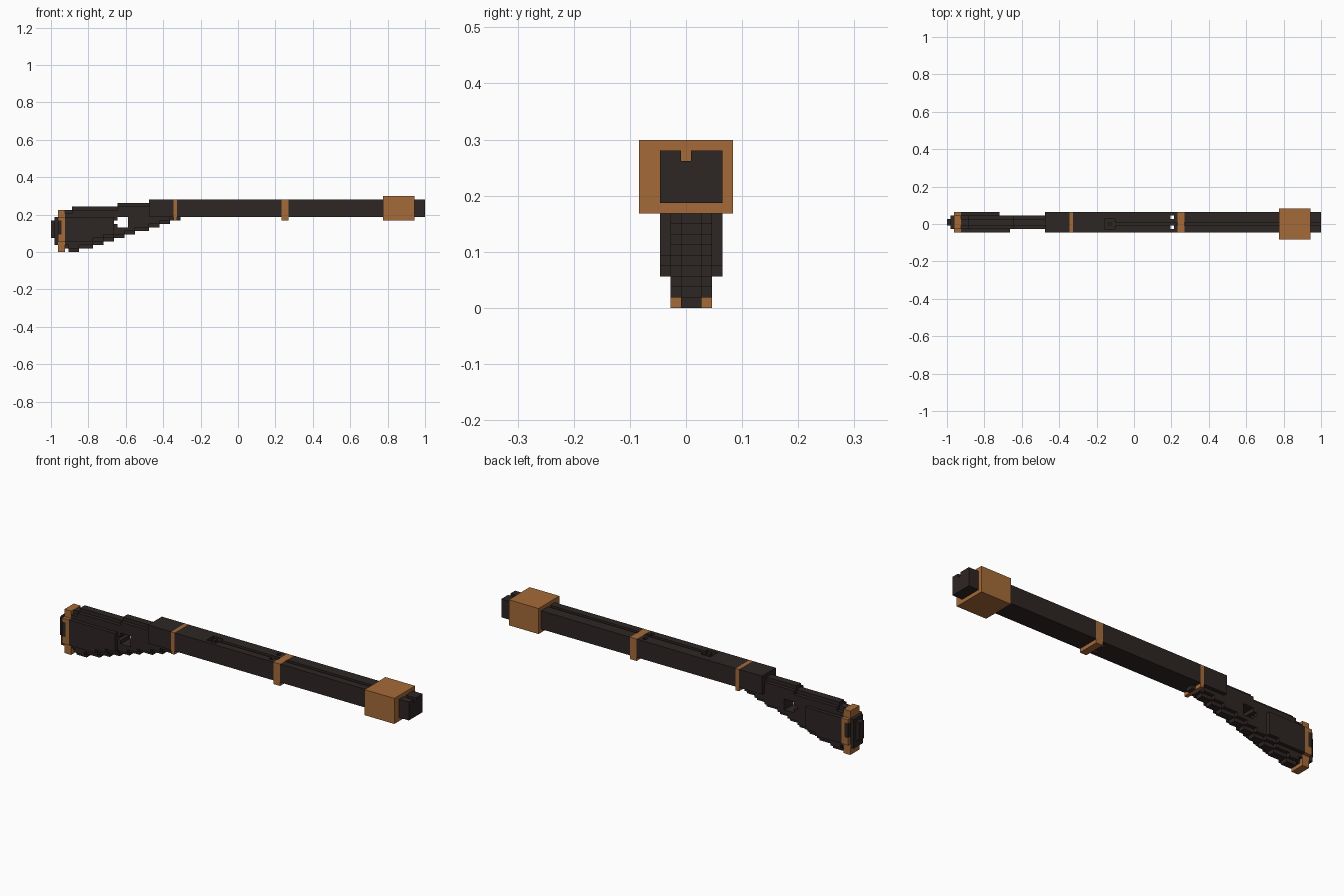
import bpy
import bmesh
from mathutils import Vector

cube = bpy.data.objects.get("Cube")
if cube:
    bpy.data.objects.remove(cube)

U = 2 / 107                           # block size
ORIGIN = Vector((-1, -4.5 * U, 0))
cells = {}                            # block position -> part name


def fill(part, xs, ys, zs):
    """Fill an inclusive range of blocks; part None carves them away."""
    for i in range(xs[0], xs[1] + 1):
        for j in range(ys[0], ys[1] + 1):
            for k in range(zs[0], zs[1] + 1):
                if part:
                    cells[i, j, k] = part
                else:
                    cells.pop((i, j, k), None)


def material(name, color):
    m = bpy.data.materials.new(name)
    m.use_nodes = True
    m.diffuse_color = color
    m.node_tree.nodes["Principled BSDF"].inputs["Base Color"].default_value = color
    return m


dark = material("dark wood", (0.027, 0.019, 0.017, 1))
bronze = material("bronze", (0.376, 0.147, 0.040, 1))

CORE, MID, FULL = (4, 5), (3, 6), (2, 7)

# Stock: stepped underside, three nested widths for a rounded section
for i in range(4, 37):
    low = int((i - 8) / 3.2) + 1 if i >= 8 else int(i == 4)
    high = 11 if i < 6 else 12 if i < 19 else 13 if i < 28 else 9
    fill("stock", (i, i), CORE, (low, high))
    fill("stock", (i, i), MID, (low + 1, high - (i < 28)))
    if i < 18:
        back = 7 if i < 15 else 6
        fill("stock", (i, i), (2, back), (max(3, low + 2), 9))

# Thumb opening
fill(None, (19, 21), FULL, (7, 9))
fill(None, (18, 18), FULL, (8, 8))

# Butt cap and pad
fill("butt_cap", (2, 3), MID, (0, 11))
fill("butt_cap", (2, 3), FULL, (3, 9))
fill("butt_pad", (2, 2), FULL, (5, 8))
fill("butt_pad", (1, 1), MID, (2, 9))
fill("butt_pad", (0, 0), CORE, (4, 8))

# Barrel with sight groove, rear sight recess and sling slots
fill("barrel", (28, 106), FULL, (10, 14))
fill(None, (48, 106), (4, 4), (14, 14))
fill(None, (45, 47), (3, 5), (14, 14))
fill("rear_sight", (46, 46), (4, 4), (14, 14))
for j in (3, 6):
    fill(None, (64, 64), (j, j), (10, 14))

# Bands and muzzle block
fill("rear_band", (35, 35), FULL, (9, 14))
fill("front_band", (66, 67), FULL, (9, 14))
fill("muzzle_block", (95, 103), (0, 8), (9, 15))


def build(part, mat):
    """Mesh the exposed faces of one part and merge coplanar ones."""
    bm = bmesh.new()
    for cell, owner in cells.items():
        if owner != part:
            continue
        for axis in range(3):
            for side in (0, 1):
                step = [0, 0, 0]
                step[axis] = 2 * side - 1
                if tuple(c + s for c, s in zip(cell, step)) in cells:
                    continue
                a, b = (axis + 1) % 3, (axis + 2) % 3
                ring = [(0, 0), (1, 0), (1, 1), (0, 1)]
                verts = []
                for p, q in ring if side else ring[::-1]:
                    v = Vector(cell)
                    v[axis] += side
                    v[a] += p
                    v[b] += q
                    verts.append(bm.verts.new(ORIGIN + v * U))
                bm.faces.new(verts)
    bmesh.ops.remove_doubles(bm, verts=bm.verts[:], dist=U / 100)
    bmesh.ops.dissolve_limit(bm, angle_limit=0.01, verts=bm.verts[:], edges=bm.edges[:])
    mesh = bpy.data.meshes.new(part)
    bm.to_mesh(mesh)
    bm.free()
    mesh.materials.append(mat)
    bpy.context.collection.objects.link(bpy.data.objects.new(part, mesh))


for part in ("stock", "butt_pad", "barrel", "rear_sight"):
    build(part, dark)
for part in ("butt_cap", "rear_band", "front_band", "muzzle_block"):
    build(part, bronze)
